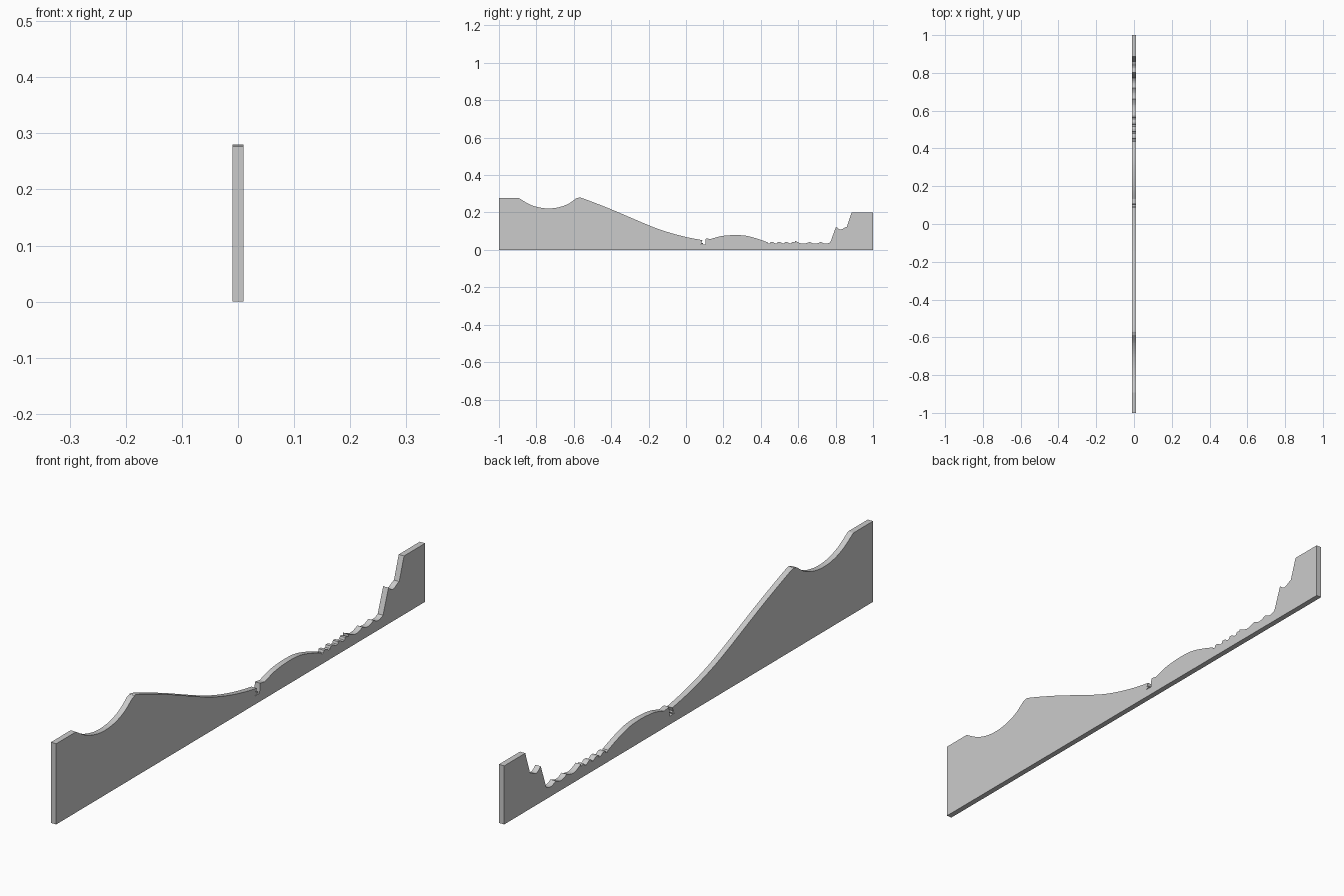
import bpy, bmesh, math

if "Cube" in bpy.data.objects:
    bpy.data.objects.remove(bpy.data.objects["Cube"])

HALF = 0.01  # half thickness of the slab


def smooth(pts, n=6):
    """Catmull-Rom samples through the given profile points."""
    p = [pts[0]] + pts + [pts[-1]]
    out = []
    for i in range(1, len(p) - 2):
        a, b, c, d = p[i - 1:i + 3]
        for k in range(n):
            t = k / n
            out.append(tuple(0.5 * (2 * b[j] + (c[j] - a[j]) * t
                       + (2 * a[j] - 5 * b[j] + 4 * c[j] - d[j]) * t * t
                       + (3 * b[j] - a[j] - 3 * c[j] + d[j]) * t ** 3) for j in (0, 1)))
    return out + [pts[-1]]


def scallop(y0, y1, z0, z1, depth, n=7):
    """Sagging dip between two crests."""
    return [(y0 + (y1 - y0) * k / n,
             z0 + (z1 - z0) * k / n - depth * math.sin(math.pi * k / n))
            for k in range(n + 1)]


# high plateau with bowl
prof = [(-1, 0), (-1, 0.277)]
prof += smooth([(-0.893, 0.277), (-0.835, 0.243), (-0.78, 0.226), (-0.73, 0.222),
                (-0.68, 0.228), (-0.63, 0.246), (-0.588, 0.275)])
# long slope
prof += smooth([(-0.575, 0.279), (-0.55, 0.275), (-0.4, 0.217), (-0.2, 0.132),
                (-0.1, 0.096), (0.0, 0.069), (0.088, 0.052)])
# undercut notch
prof += [(0.082, 0.038), (0.093, 0.038), (0.091, 0.033), (0.074, 0.029),
         (0.103, 0.029), (0.106, 0.062)]
# low hump
prof += smooth([(0.132, 0.058), (0.18, 0.072), (0.23, 0.078), (0.28, 0.079),
                (0.33, 0.074), (0.39, 0.057), (0.437, 0.040)])
# small saw-tooth steps
crests = [0.437, 0.475, 0.514, 0.552, 0.589]
for a, b in zip(crests, crests[1:]):
    prof += [(a + 0.003, 0.034), (a + 0.012, 0.035), (a + 0.015, 0.043),
             (b - 0.012, 0.043), (b - 0.003, 0.038)]
prof += [(0.584, 0.036), (0.584, 0.048)]
# wide scallops
for a, b in ((0.594, 0.657), (0.661, 0.717), (0.721, 0.772)):
    prof += scallop(a, b, 0.043, 0.041, 0.009)
# two steep rises with a ledge between
prof += [(0.802, 0.124)]
prof += smooth([(0.808, 0.119), (0.822, 0.110), (0.836, 0.112), (0.848, 0.119), (0.860, 0.123)], 3)
prof += [(0.886, 0.201), (1, 0.201), (1, 0)]

# extrude the profile across x
bm = bmesh.new()
face = bm.faces.new([bm.verts.new((-HALF, y, z)) for y, z in prof])
ext = bmesh.ops.extrude_face_region(bm, geom=[face])
for v in ext["geom"]:
    if isinstance(v, bmesh.types.BMVert):
        v.co.x = HALF
bmesh.ops.recalc_face_normals(bm, faces=bm.faces)
bmesh.ops.triangulate(bm, faces=[f for f in bm.faces if len(f.verts) > 4])
mesh = bpy.data.meshes.new("terrain_slab")
bm.to_mesh(mesh)
bm.free()
slab = bpy.data.objects.new("terrain_slab", mesh)
bpy.context.collection.objects.link(slab)
